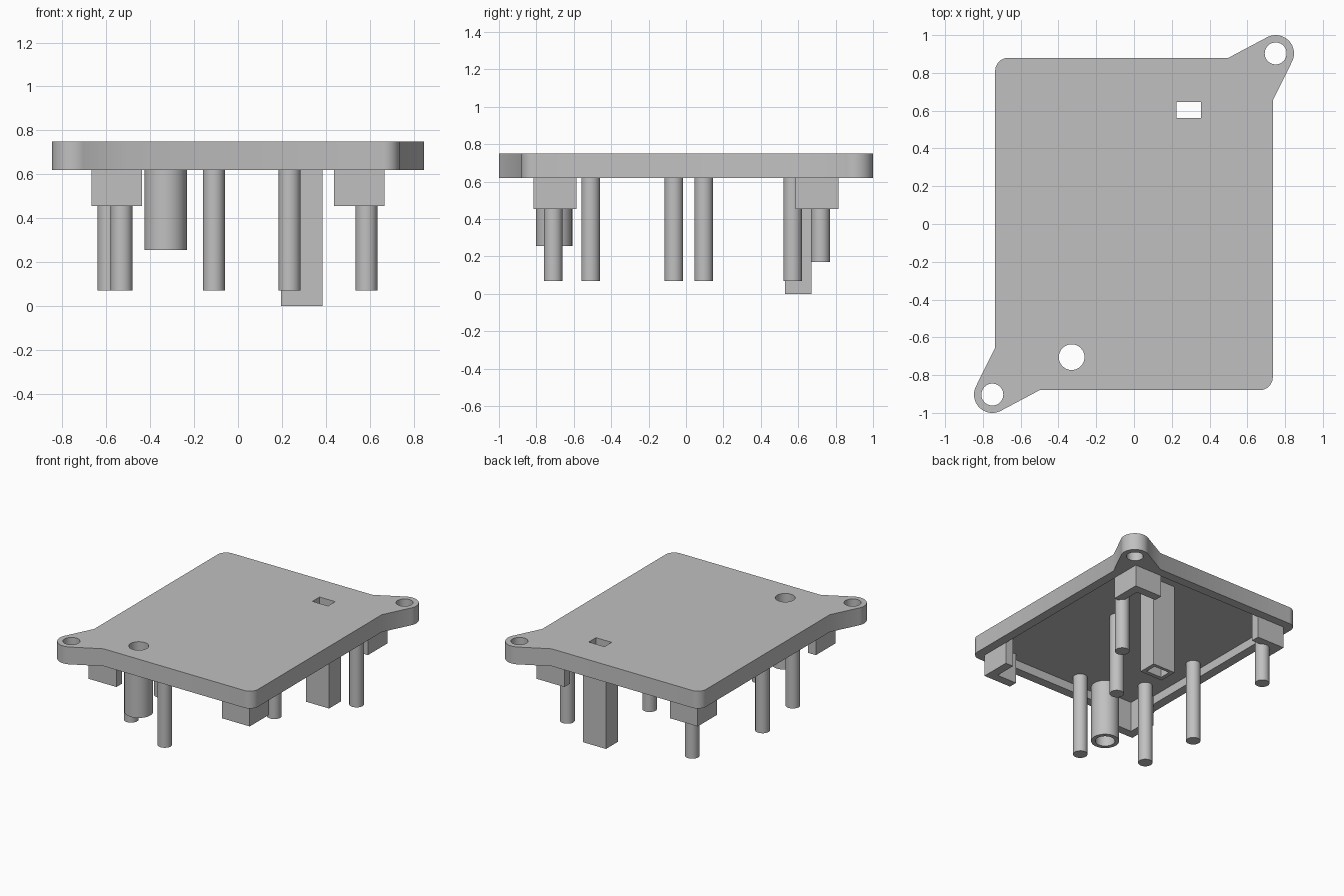
import bpy, bmesh
from math import sin, cos, pi, atan2, acos, hypot

if "Cube" in bpy.data.objects:
    bpy.data.objects.remove(bpy.data.objects["Cube"])

grey = bpy.data.materials.new("plain_grey")
grey.use_nodes = True
COLOUR = (0.53, 0.53, 0.53, 1)
grey.diffuse_color = COLOUR
grey.node_tree.nodes["Principled BSDF"].inputs["Base Color"].default_value = COLOUR

TOP, CEILING, RIM = 0.75, 0.685, 0.62
HALF_X, HALF_Y = 0.735, 0.88
EMBED = CEILING + 0.005


def arc(x, y, r, start, end, steps):
    return [(x + r * cos(start + (end - start) * i / steps),
             y + r * sin(start + (end - start) * i / steps)) for i in range(steps + 1)]


def circle(x, y, r, sides=40):
    return arc(x, y, r, 0, 2 * pi, sides)[:-1]


def rect(x0, x1, y0, y1):
    return [(x0, y0), (x1, y0), (x1, y1), (x0, y1)]


def prism(name, outline, z0, z1):
    """Straight extrusion of a counter-clockwise outline."""
    bm = bmesh.new()
    face = bm.faces.new([bm.verts.new((x, y, z0)) for x, y in outline])
    ext = bmesh.ops.extrude_face_region(bm, geom=[face])
    for v in ext["geom"]:
        if isinstance(v, bmesh.types.BMVert):
            v.co.z = z1
    bmesh.ops.recalc_face_normals(bm, faces=bm.faces)
    mesh = bpy.data.meshes.new(name)
    bm.to_mesh(mesh)
    bm.free()
    mesh.materials.append(grey)
    obj = bpy.data.objects.new(name, mesh)
    bpy.context.collection.objects.link(obj)
    return obj


def activate(obj):
    bpy.ops.object.select_all(action="DESELECT")
    obj.select_set(True)
    bpy.context.view_layer.objects.active = obj


def cut(obj, outline, z0=-0.1, z1=1):
    """Cut a straight hole through an object."""
    cutter = prism("cutter", outline, z0, z1)
    cutter.hide_render = True
    mod = obj.modifiers.new("cut", "BOOLEAN")
    mod.operation, mod.solver, mod.object = "DIFFERENCE", "EXACT", cutter
    activate(obj)
    bpy.ops.object.modifier_apply(modifier=mod.name)
    bpy.data.objects.remove(cutter)


def smooth(obj):
    activate(obj)
    bpy.ops.object.shade_smooth_by_angle(angle=pi / 6)


# Cover plate: two rounded corners and two tangent mounting ears
EAR_X, EAR_Y, EAR_R = 0.75, 0.903, 0.097


def tangent_angle(px, py, side):
    dx, dy = px - EAR_X, py - EAR_Y
    return atan2(dy, dx) + side * acos(EAR_R / hypot(dx, dy))


ear_right, ear_top = (HALF_X, 0.655), (0.5, HALF_Y)
a0 = tangent_angle(*ear_right, 1)
a1 = tangent_angle(*ear_top, -1) % (2 * pi)
CORNER = 0.07
half = [ear_right] + arc(EAR_X, EAR_Y, EAR_R, a0, a1, 24) + [ear_top]
half += arc(CORNER - HALF_X, HALF_Y - CORNER, CORNER, pi / 2, pi, 10)
plate = prism("cover_plate", half + [(-x, -y) for x, y in half], RIM, TOP)

# Recess underneath, mounting holes, tube bore and slot
bore = circle(-0.33, -0.705, 0.068)
slot = rect(0.225, 0.355, 0.56, 0.645)
cut(plate, rect(-0.665, 0.665, -0.81, 0.81), 0.5, CEILING)
for s in (1, -1):
    cut(plate, circle(s * EAR_X, s * EAR_Y, 0.058))
cut(plate, bore)
cut(plate, slot)
smooth(plate)

# Hollow round tube and hollow square tube
round_tube = prism("round_tube", circle(-0.33, -0.705, 0.097), 0.255, EMBED)
cut(round_tube, bore)
smooth(round_tube)
square_tube = prism("square_tube", rect(0.195, 0.385, 0.53, 0.67), 0, EMBED)
cut(square_tube, slot)

# L-shaped corner brackets
OUT_X, OUT_Y, ARM, WALL = 0.668, 0.815, 0.23, 0.065
ell = [(OUT_X, OUT_Y), (OUT_X - ARM, OUT_Y), (OUT_X - ARM, OUT_Y - WALL),
       (OUT_X - WALL, OUT_Y - WALL), (OUT_X - WALL, OUT_Y - ARM), (OUT_X, OUT_Y - ARM)]
for side, sx in (("left", 1), ("right", -1)):
    for end, sy in (("back", 1), ("front", -1)):
        prism(f"{end}_{side}_bracket", [(sx * x, sy * y) for x, y in ell], 0.455, EMBED)

# Support pins
pins = [(-0.11, -0.71, 0.07), (-0.53, -0.51, 0.07), (-0.59, -0.065, 0.07),
        (0.235, 0.095, 0.07), (0.585, 0.57, 0.07), (-0.555, 0.72, 0.17)]
for i, (x, y, bottom) in enumerate(pins):
    smooth(prism(f"support_pin_{i + 1}", circle(x, y, 0.05, 32), bottom, EMBED))
